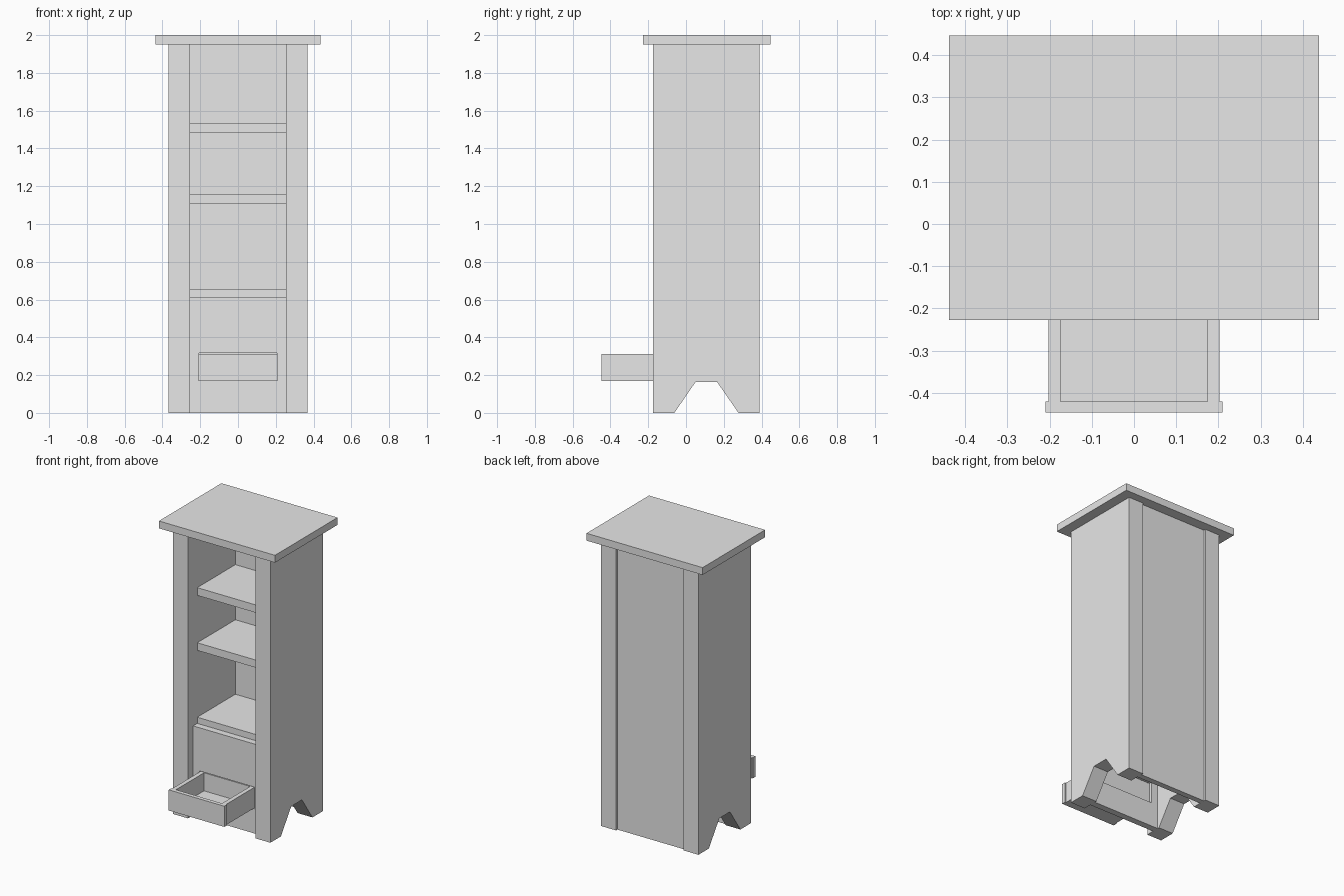
import bpy
import bmesh

if "Cube" in bpy.data.objects:
    bpy.data.objects.remove(bpy.data.objects["Cube"], do_unlink=True)

GREY = (0.8, 0.8, 0.8, 1.0)
paint = bpy.data.materials.new("light_grey")
paint.use_nodes = True
paint.diffuse_color = GREY
paint.node_tree.nodes["Principled BSDF"].inputs["Base Color"].default_value = GREY


def finish(name, bm):
    bmesh.ops.recalc_face_normals(bm, faces=bm.faces)
    mesh = bpy.data.meshes.new(name)
    bm.to_mesh(mesh)
    bm.free()
    mesh.materials.append(paint)
    obj = bpy.data.objects.new(name, mesh)
    bpy.context.collection.objects.link(obj)
    return obj


def box(name, xs, ys, zs):
    bm = bmesh.new()
    bmesh.ops.create_cube(bm, size=1)
    for v in bm.verts:
        v.co = [lo + (c + 0.5) * (hi - lo) for c, (lo, hi) in zip(v.co, (xs, ys, zs))]
    return finish(name, bm)


def prism(name, points, axis, start, end):
    """Extrude a flat outline along x (axis 0) or y (axis 1)."""
    bm = bmesh.new()
    place = lambda a, b: (start, a, b) if axis == 0 else (a, start, b)
    face = bm.faces.new([bm.verts.new(place(a, b)) for a, b in points])
    new = bmesh.ops.extrude_face_region(bm, geom=[face])["geom"]
    for v in new:
        if isinstance(v, bmesh.types.BMVert):
            v.co[axis] = end
    return finish(name, bm)


INNER, OUTER = 0.255, 0.367     # side panel faces
FRONT, BACK = -0.175, 0.39
TOP = 1.95

# Top board
box("top_board", (-0.438, 0.438), (-0.227, 0.447), (TOP, 2.0))

# Side panels with a tapered foot cut-out
side = [(FRONT, 0), (-0.062, 0), (0.05, 0.163), (0.165, 0.163),
        (0.278, 0), (BACK, 0), (BACK, TOP), (FRONT, TOP)]
for label, sign in (("left", 1), ("right", -1)):
    prism(label + "_side_panel", side, 0, sign * INNER, sign * OUTER)

# Back panel, slightly recessed
box("back_panel", (-INNER, INNER), (0.336, 0.375), (0, TOP))

# Shelves
for label, low, high in (("lower", 0.61, 0.652), ("middle", 1.108, 1.16), ("upper", 1.483, 1.536)):
    box(label + "_shelf", (-INNER, INNER), (-0.075, 0.336), (low, high))

# Lower front panel with the drawer opening
HOLE, SILL, LINTEL = 0.207, 0.168, 0.316
panel = box("front_panel", (-INNER, INNER), (-0.12, -0.075), (0, 0.61))
cutter = box("drawer_opening_cutter", (-HOLE, HOLE), (-0.2, 0), (SILL, LINTEL))
cutter.hide_render = True
cutter.hide_set(True)
cut = panel.modifiers.new("drawer_opening", "BOOLEAN")
cut.operation = "DIFFERENCE"
cut.solver = "EXACT"
cut.object = cutter

# Open drawer: face, walls and floor
LOW, HIGH, REAR = 0.17, 0.311, -0.09
box("drawer_front", (-0.21, 0.21), (-0.447, -0.42), (LOW, HIGH))
for label, sign in (("left", 1), ("right", -1)):
    box("drawer_" + label + "_wall", sorted((sign * 0.174, sign * 0.203)), (-0.42, REAR), (LOW, HIGH))
box("drawer_back", (-0.174, 0.174), (REAR - 0.028, REAR), (LOW, HIGH))
box("drawer_floor", (-0.174, 0.174), (-0.42, REAR - 0.028), (LOW, LOW + 0.018))
